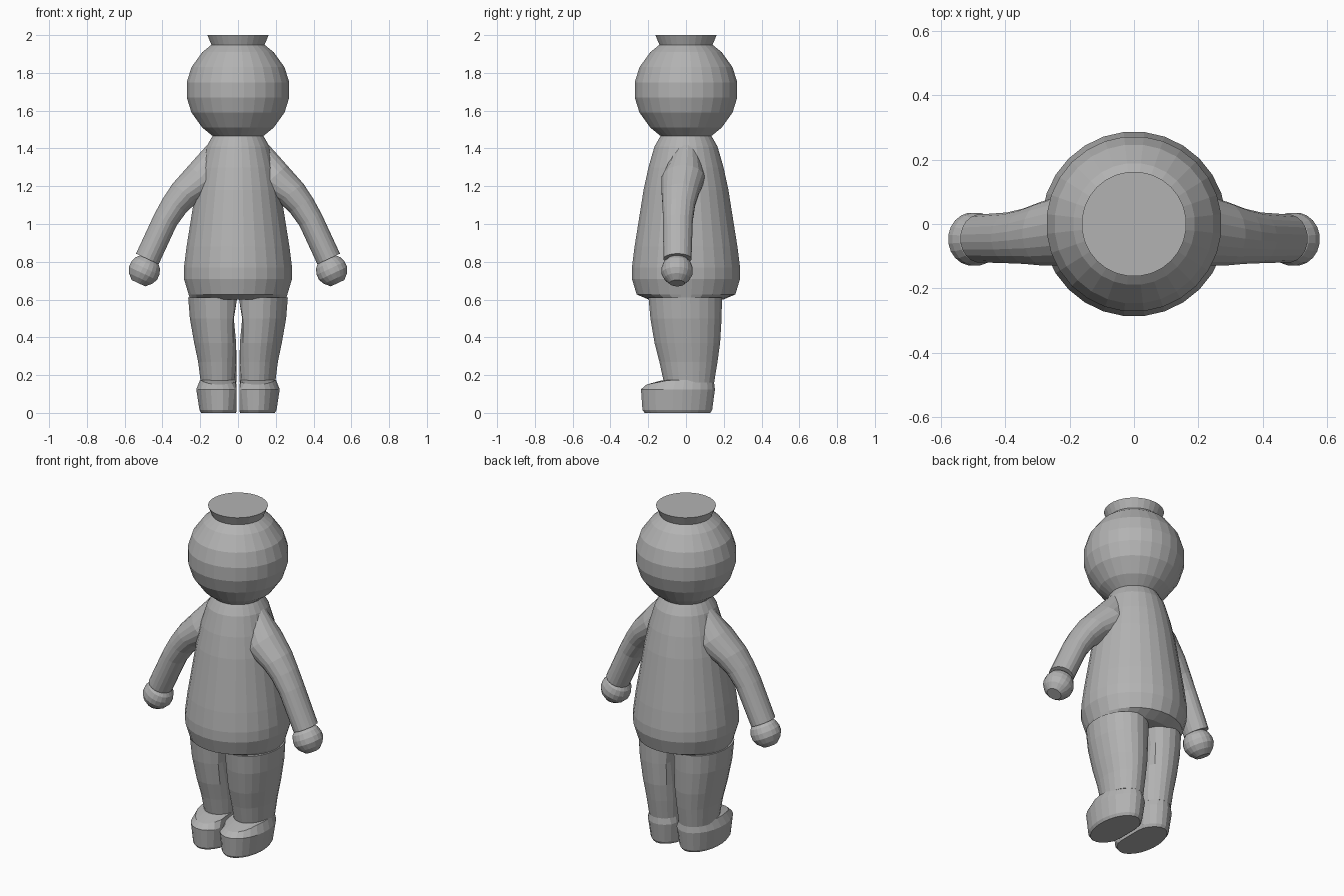
import bpy, bmesh, math
from mathutils import Vector

if "Cube" in bpy.data.objects:
    bpy.data.objects.remove(bpy.data.objects["Cube"])

grey = bpy.data.materials.new("light_grey")
grey.diffuse_color = (0.45, 0.45, 0.45, 1)
grey.use_nodes = True
grey.node_tree.nodes["Principled BSDF"].inputs["Base Color"].default_value = grey.diffuse_color


def loft(name, rings):
    """Skin a list of equal-length point rings and cap both ends."""
    bm = bmesh.new()
    rows = [[bm.verts.new(p) for p in ring] for ring in rings]
    n = len(rows[0])
    for a, b in zip(rows, rows[1:]):
        for i in range(n):
            j = (i + 1) % n
            bm.faces.new((a[i], a[j], b[j], b[i]))
    bm.faces.new(rows[0])
    bm.faces.new(rows[-1])
    bmesh.ops.remove_doubles(bm, verts=bm.verts, dist=0.0005)
    bmesh.ops.recalc_face_normals(bm, faces=bm.faces)
    me = bpy.data.meshes.new(name)
    bm.to_mesh(me)
    bm.free()
    me.materials.append(grey)
    ob = bpy.data.objects.new(name, me)
    bpy.context.collection.objects.link(ob)
    return ob


def ring(c, u, v, ru, rv, n=24):
    """Ellipse round c in the plane of the unit vectors u and v."""
    c, u, v = Vector(c), Vector(u), Vector(v)
    return [c + u * ru * math.cos(t) + v * rv * math.sin(t)
            for t in (2 * math.pi * (i + 0.5) / n for i in range(n))]


X, Y = (1, 0, 0), (0, 1, 0)


def lathe(name, profile, n=28):
    return loft(name, [ring((0, 0, z), X, Y, rx, ry, n) for rx, ry, z in profile])


# head: banded ball with a flared stud on top
head = [(.134, 1.465), (.19, 1.51), (.248, 1.59), (.273, 1.67), (.273, 1.75),
        (.248, 1.83), (.19, 1.91), (.14, 1.95)]
lathe("head", [(r, r, z) for r, z in head])
lathe("head_stud", [(.14, .14, 1.945), (.163, .163, 2.0)])

# torso: long jacket, drawn in underneath
coat = [(.13, 1.475), (.145, 1.45), (.168, 1.41), (.2, 1.3), (.226, 1.18), (.25, 1.03),
        (.274, .88), (.288, .77), (.288, .71), (.263, .627)]
lathe("torso", [(r, r, z) for r, z in coat] + [(.255, .198, .6)])


def d_ring(cx, rx, y0, y1, z, inner, slope=0.0, n=24):
    """Oval flattened on the inner side; slope lifts it towards the back."""
    pts = ring((cx, (y0 + y1) / 2, z), X, Y, rx, (y1 - y0) / 2, n)
    return [Vector((max(p.x, inner), p.y, p.z + slope * min(p.y - y0, .12))) for p in pts]


for s, side in ((1, "right"), (-1, "left")):
    parts = []
    # trouser leg
    legs = [(.115, .15, -.2, .192, .61, .004), (.113, .143, -.19, .19, .5, .022),
            (.105, .128, -.168, .182, .37, .01), (.1, .112, -.142, .168, .27, .008),
            (.098, .1, -.118, .15, .16, .008)]
    parts.append(loft(side + "_leg", [d_ring(*r) for r in legs]))
    # shoe
    shoe = [(.095, .1, -.22, .13, 0, .01, 0), (.095, .11, -.232, .14, .015, .008, 0),
            (.095, .127, -.24, .155, .125, .008, 0),
            (.097, .105, -.21, .148, .15, .01, .2),
            (.1, .095, -.13, .142, .172, .014, .03)]
    parts.append(loft(side + "_shoe", [d_ring(*r) for r in shoe]))
    # sleeve: ellipses along a bent path (x, y, z, tilt, radius across, radius in y)
    arm = [(.09, .0, 1.345, 45, .105, .075), (.18, -.015, 1.24, 42, .108, .115),
           (.28, -.03, 1.165, 36, .083, .1), (.335, -.038, 1.1, 31, .073, .087),
           (.385, -.043, 1.02, 27, .067, .08), (.48, -.045, .815, 25, .067, .075)]
    rings = []
    for x, y, z, a, ru, rv in arm:
        a = math.radians(a)
        rings.append(ring((x, y, z), (math.cos(a), 0, math.sin(a)), Y, ru, rv, 20))
    parts.append(loft(side + "_sleeve", rings))
    # hand: banded ball along the forearm direction
    a = math.radians(25)
    u, d = Vector((math.cos(a), 0, math.sin(a))), Vector((math.sin(a), 0, -math.cos(a)))
    c = Vector((.497, -.047, .752))
    hand = [(-.075, .045), (-.045, .073), (-.015, .083), (.015, .083), (.045, .068), (.072, .04)]
    parts.append(loft(side + "_hand", [ring(c + d * t, u, Y, r, r, 20) for t, r in hand]))
    # mirror the left side
    if s < 0:
        for ob in parts:
            for v in ob.data.vertices:
                v.co.x *= -1
            ob.data.flip_normals()
